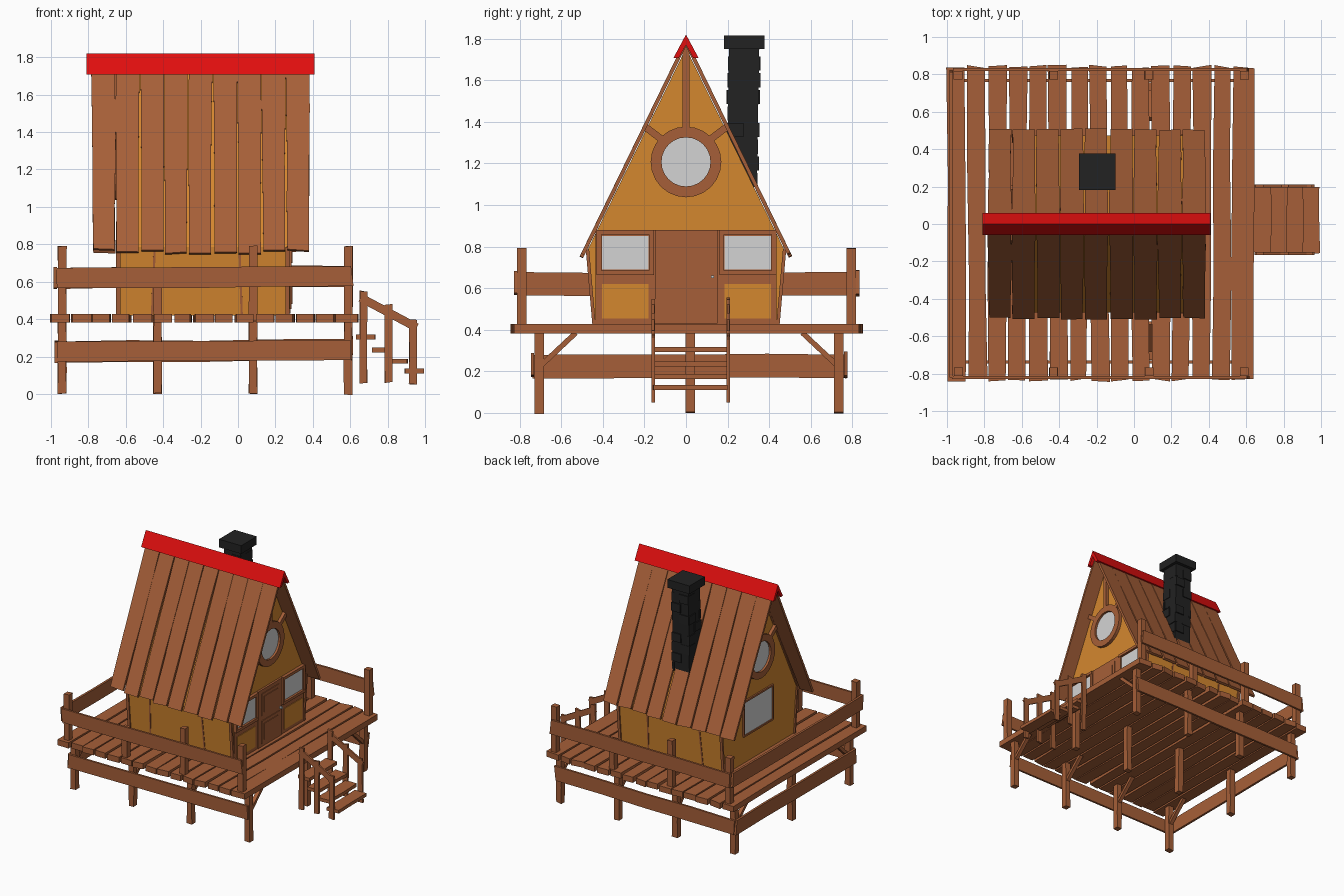
import bpy, bmesh, math, random
from mathutils import Vector as V

if "Cube" in bpy.data.objects:
    bpy.data.objects.remove(bpy.data.objects["Cube"])
random.seed(4)


def material(name, rgb):
    m = bpy.data.materials.new(name)
    lin = [((c / 255 + 0.055) / 1.055) ** 2.4 if c > 10 else c / 255 / 12.92 for c in rgb]
    m.diffuse_color = (*lin, 1)
    m.use_nodes = True
    m.node_tree.nodes["Principled BSDF"].inputs["Base Color"].default_value = m.diffuse_color
    return m


WOOD = material("brown wood", (166, 95, 56))
WALL = material("orange wall", (212, 135, 47))
GLASS = material("pale grey glass", (212, 212, 212))
RED = material("red ridge", (224, 14, 14))
STONE = material("black stone", (34, 34, 34))


def bar(bm, a, b, w, t, side=(0, 0, 1), n=1, jit=0.0, w2=None):
    """Board from a to b: width w along 'side', thickness t, optional wobble and taper."""
    a, b = V(a), V(b)
    d = (b - a).normalized()
    s = V(side)
    s = (s - d * s.dot(d)).normalized()
    u = d.cross(s)
    w2 = w if w2 is None else w2
    rings = []
    for i in range(n + 1):
        f = i / n
        c = a.lerp(b, f)
        hw = (w + (w2 - w) * f) / 2
        l, r = (random.uniform(-jit, jit) for _ in range(2))
        e1, e2 = (random.uniform(-2 * jit, 2 * jit) if i in (0, n) else 0 for _ in range(2))
        p, q = c + s * (l - hw) + d * e1, c + s * (r + hw) + d * e2
        rings.append([bm.verts.new(v) for v in (p - u * t / 2, q - u * t / 2, q + u * t / 2, p + u * t / 2)])
    for r0, r1 in zip(rings, rings[1:]):
        for k in range(4):
            bm.faces.new((r0[k], r0[(k + 1) % 4], r1[(k + 1) % 4], r1[k]))
    bm.faces.new(rings[0])
    bm.faces.new(rings[-1])


def block(bm, x0, x1, y0, y1, z0, z1):
    ym = (y0 + y1) / 2
    xm = (x0 + x1) / 2
    bar(bm, (xm, ym, z0), (xm, ym, z1), x1 - x0, y1 - y0, (1, 0, 0))


def prism(bm, profile, x0, x1):
    """Extrude a (y, z) outline along x."""
    f = [[bm.verts.new((x, y, z)) for y, z in profile] for x in (x0, x1)]
    n = len(profile)
    for k in range(n):
        bm.faces.new((f[0][k], f[0][(k + 1) % n], f[1][(k + 1) % n], f[1][k]))
    bm.faces.new(f[0])
    bm.faces.new(f[1])


def finish(name, bm, mat):
    bmesh.ops.recalc_face_normals(bm, faces=bm.faces)
    me = bpy.data.meshes.new(name)
    bm.to_mesh(me)
    bm.free()
    me.materials.append(mat)
    ob = bpy.data.objects.new(name, me)
    bpy.context.collection.objects.link(ob)


# Deck planks
bm = bmesh.new()
for i in range(15):
    x = -0.95 + i * 0.1093
    bow = random.uniform(-0.008, 0.008)
    w = 0.115 if i == 14 else 0.094
    x = 0.582 if i == 14 else x
    bar(bm, (x - bow, -0.835, 0.405), (x + bow, 0.842, 0.405), w, 0.045, (1, 0, 0), 3, 0.005)
finish("deck_planks", bm, WOOD)

# Legs under the deck with diagonal braces, and railing posts above
XS = (-0.94, -0.43, 0.08, 0.59)
bm = bmesh.new()
for x in XS:
    for y in (-0.705, 0.02, 0.735):
        bar(bm, (x, y, 0), (x, y, 0.39), 0.045, 0.045, (1, 0, 0), 3, 0.003)
    for y, s in ((-0.69, 1), (0.72, -1)):
        bar(bm, (x, y, 0.235), (x, y + s * 0.16, 0.385), 0.025, 0.03)
finish("legs", bm, WOOD)
bm = bmesh.new()
for y, short in ((-0.79, 1), (0.795, 2)):
    for i, x in enumerate(XS):
        bar(bm, (x, y, 0.39), (x, y, 0.66 if i == short else 0.79), 0.046, 0.046, (1, 0, 0), 2, 0.002)
finish("railing_posts", bm, WOOD)

# Upper and lower rail boards on three sides
bm = bmesh.new()
for y, z in ((-0.82, 0.625), (0.826, 0.625), (-0.738, 0.23), (0.768, 0.23)):
    bar(bm, (-0.97, y, z - 0.005), (0.61, y, z + 0.005), 0.112, 0.016, n=4, jit=0.004)
for x, z, y0, y1 in ((-0.978, 0.62, -0.815, 0.82), (-0.972, 0.225, -0.735, 0.765)):
    bar(bm, (x, y0, z), (x, y1, z), 0.112, 0.018, n=4, jit=0.004)
finish("railing_boards", bm, WOOD)

# Steps with side posts and handrails
bm = bmesh.new()
for x, z in ((0.685, 0.305), (0.77, 0.235), (0.855, 0.175), (0.943, 0.122)):
    bar(bm, (x, -0.155, z), (x, 0.2, z), 0.1, 0.026, (1, 0, 0), 2, 0.004)
for y in (-0.158, 0.203):
    for x, z0, z1 in ((0.67, 0.06, 0.55), (0.805, 0.06, 0.475), (0.935, 0.055, 0.395)):
        bar(bm, (x, y, z0), (x, y, z1), 0.04, 0.016, (1, 0, 0), 2, 0.003)
    bar(bm, (0.655, y, 0.515), (0.955, y, 0.355), 0.045, 0.014)
finish("steps", bm, WOOD)

# House body
XB, XF = -0.64, 0.265
bm = bmesh.new()
prism(bm, [(-0.44, 0.42), (-0.473, 0.785), (0, 1.755), (0.473, 0.785), (0.44, 0.42)], XB, XF)
finish("house_walls", bm, WALL)

# Corner trims and board seams on the side walls
bm = bmesh.new()
for s in (-1, 1):
    for x in (XB, XF):
        bar(bm, (x, s * 0.442, 0.42), (x, s * 0.474, 0.785), 0.022, 0.016, (1, 0, 0))
    for x, dx in ((-0.46, 0.015), (0.02, -0.012)):
        bar(bm, (x, s * 0.441, 0.42), (x + dx, s * 0.474, 0.785), 0.012, 0.006, (1, 0, 0))
finish("wall_trims", bm, WOOD)

# Roof planks on both slopes
bm = bmesh.new()
for s in (-1, 1):
    for i in range(9):
        x = -0.72 + i * 0.13
        e = random.uniform(-0.012, 0.012)
        bar(bm, (x, s * 0.004, 1.775), (x + random.uniform(-0.006, 0.006), s * (0.497 + e / 2), 0.762 - e),
            0.127, 0.018, (1, 0, 0), 4, 0.003, 0.116)
finish("roof_planks", bm, WOOD)

# Red ridge cap
bm = bmesh.new()
prism(bm, [(0, 1.82), (0.06, 1.708), (0.034, 1.708), (0, 1.77), (-0.034, 1.708), (-0.06, 1.708)], -0.81, 0.41)
finish("ridge_cap", bm, RED)

# Chimney shaft, raised stones and cap
bm = bmesh.new()
bar(bm, (-0.195, 0.268, 1.1), (-0.195, 0.28, 1.76), 0.145, 0.145, (1, 0, 0))
for r in range(8):
    z = 1.12 + r * 0.08
    yc = 0.268 + (z - 1.1) * 0.018
    for k in range(4):
        if random.random() < 0.2:
            continue
        o = random.choice((-0.035, 0.035))
        p = random.uniform(0.074, 0.082)
        h, q = 0.034, p - 0.02
        d = 1 if k % 2 else -1
        lo, hi = sorted((d * q, d * p))
        if k < 2:
            block(bm, -0.195 + lo, -0.195 + hi, yc + o - 0.04, yc + o + 0.04, z - h, z + h)
        else:
            block(bm, -0.235 + o, -0.155 + o, yc + lo, yc + hi, z - h, z + h)
block(bm, -0.295, -0.1, 0.183, 0.378, 1.75, 1.815)
finish("chimney", bm, STONE)

# Round gable windows with struts, front and back
trim, glass = bmesh.new(), bmesh.new()
N, CZ = 24, 1.207
for xw, s in ((XF, 1), (XB, -1)):
    loops = []
    for rad, dx in ((0.17, 0), (0.17, 0.025), (0.118, 0.025), (0.118, 0)):
        loops.append([trim.verts.new((xw + s * dx, rad * math.cos(a), CZ + rad * math.sin(a)))
                      for a in (2 * math.pi * k / N for k in range(N))])
    for l0, l1 in zip(loops, loops[1:] + loops[:1]):
        for k in range(N):
            trim.faces.new((l0[k], l0[(k + 1) % N], l1[(k + 1) % N], l1[k]))
    disc = [(0.122 * math.cos(2 * math.pi * k / N), CZ + 0.122 * math.sin(2 * math.pi * k / N)) for k in range(N)]
    prism(glass, disc, xw, xw + s * 0.008)
    bar(trim, (xw + s * 0.01, 0, 1.37), (xw + s * 0.01, 0, 1.76), 0.032, 0.03, (0, 1, 0))
    for d in (-1, 1):
        bar(trim, (xw + s * 0.01, d * 0.11, 1.31), (xw + s * 0.01, d * 0.195, 1.375), 0.034, 0.03)
finish("round_window_frames", trim, WOOD)

# Back window
prism(glass, [(-0.16, 0.65), (0.19, 0.65), (0.19, 0.91), (-0.16, 0.91)], XB - 0.006, XB)
finish_back = bmesh.new()
for z in (0.645, 0.915):
    block(finish_back, XB - 0.012, XB, -0.17, 0.2, z - 0.007, z + 0.007)
for y in (-0.165, 0.195):
    block(finish_back, XB - 0.012, XB, y - 0.007, y + 0.007, 0.645, 0.915)
finish("back_window_frame", finish_back, WOOD)

# Front lower frame, with panes and orange panels on each side of the door
frame, panel = bmesh.new(), bmesh.new()
prism(frame, [(-0.435, 0.425), (0.435, 0.425), (0.435, 0.88), (-0.435, 0.88)], XF, XF + 0.008)
for y0, y1 in ((-0.405, -0.18), (0.185, 0.41)):
    block(glass, XF, XF + 0.013, y0, y1, 0.69, 0.85)
    block(panel, XF, XF + 0.013, y0, y1, 0.455, 0.62)
    for z in (0.675, 0.87):
        block(frame, XF, XF + 0.025, y0 - 0.025, y1 + 0.025, z - 0.012, z + 0.01)
    for y in (y0 - 0.014, y1 + 0.014):
        block(frame, XF, XF + 0.022, y - 0.012, y + 0.012, 0.67, 0.87)
finish("front_frame", frame, WOOD)
finish("front_panels", panel, WALL)

# Door with two raised panels and a knob
bm = bmesh.new()
block(bm, XF, XF + 0.016, -0.148, 0.152, 0.43, 0.88)
for z0, z1 in ((0.455, 0.635), (0.675, 0.85)):
    for k in (0, 1):
        g = 0.025 * k
        block(bm, XF, XF + 0.021 + 0.005 * k, -0.108 + g, 0.112 - g, z0 + g, z1 - g)
finish("door", bm, WOOD)
block(glass, XF, XF + 0.035, 0.12, 0.134, 0.648, 0.662)
finish("window_glass_and_knob", glass, GLASS)
